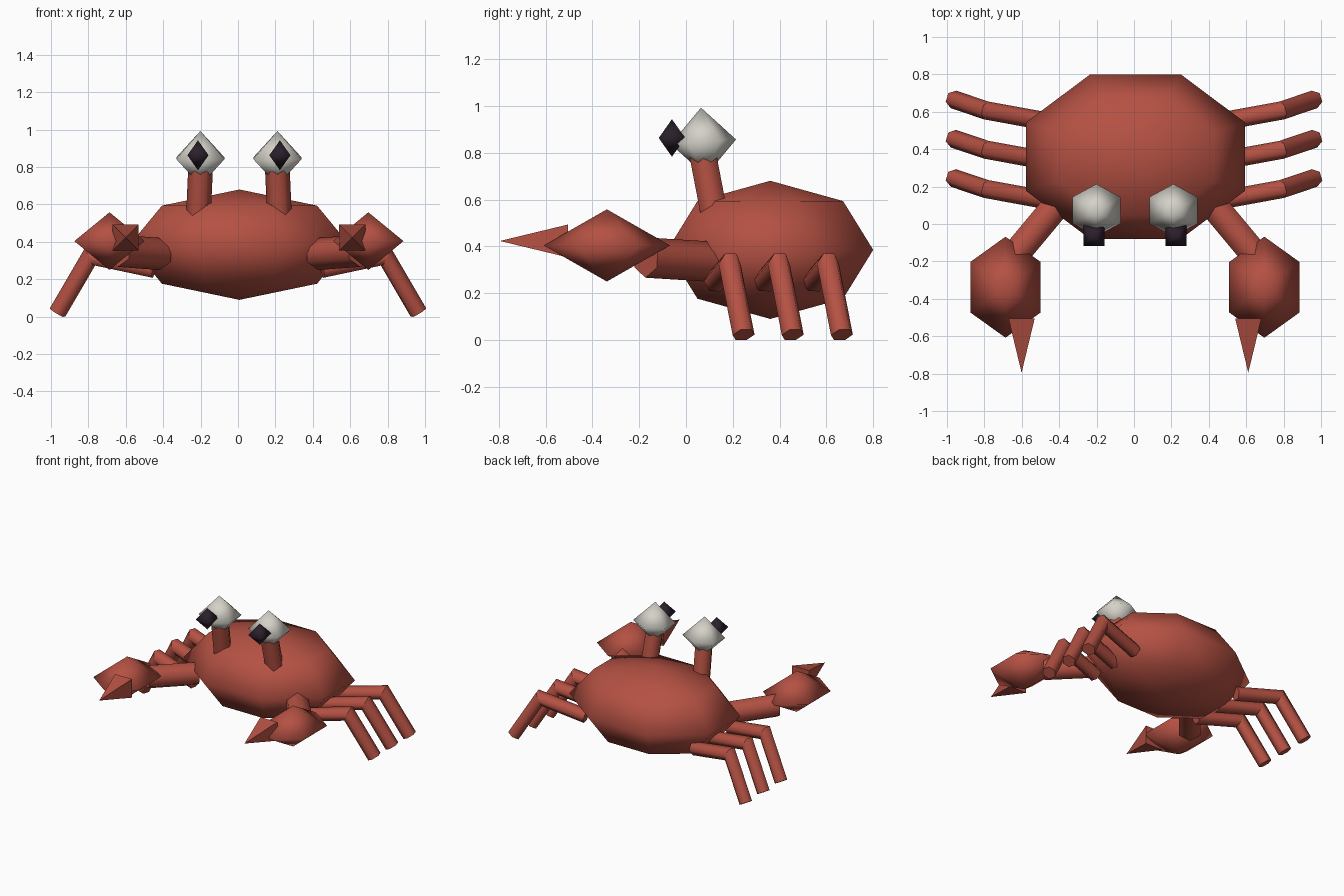
import bpy, bmesh, math
from mathutils import Vector, Matrix

if "Cube" in bpy.data.objects:
    bpy.data.objects.remove(bpy.data.objects["Cube"])


def colour(name, rgb):
    m = bpy.data.materials.new(name)
    m.diffuse_color = (*rgb, 1)
    m.use_nodes = True
    m.node_tree.nodes["Principled BSDF"].inputs["Base Color"].default_value = m.diffuse_color
    return m


RED = colour("shell_red", (0.46, 0.082, 0.056))
WHITE = colour("eye_white", (0.66, 0.64, 0.58))
BLACK = colour("pupil_black", (0.024, 0.014, 0.024))
MID = 0.005  # mirror plane


def finish(bm, name, mat):
    bmesh.ops.recalc_face_normals(bm, faces=bm.faces)
    me = bpy.data.meshes.new(name)
    bm.to_mesh(me)
    bm.free()
    me.materials.append(mat)
    ob = bpy.data.objects.new(name, me)
    bpy.context.collection.objects.link(ob)
    return ob


def ball(name, mat, centre, radii, seg, rings, turn, tilt=0.0):
    """Low-poly smooth sphere; turn is the angle of its first vertex."""
    bm = bmesh.new()
    top, bottom = bm.verts.new((0, 0, 1)), bm.verts.new((0, 0, -1))
    loops = []
    for r in range(1, rings):
        p = math.pi * r / rings
        loops.append([bm.verts.new((math.sin(p) * math.cos(turn + math.tau * i / seg),
                                    math.sin(p) * math.sin(turn + math.tau * i / seg),
                                    math.cos(p))) for i in range(seg)])
    for i in range(seg):
        j = (i + 1) % seg
        bm.faces.new((top, loops[0][i], loops[0][j]))
        bm.faces.new((bottom, loops[-1][j], loops[-1][i]))
        for a, b in zip(loops, loops[1:]):
            bm.faces.new((a[i], b[i], b[j], a[j]))
    for f in bm.faces:
        f.smooth = True
    bm.transform(Matrix.Translation(centre) @ Matrix.Rotation(tilt, 4, 'X')
                 @ Matrix.Diagonal((*radii, 1)))
    return finish(bm, name, mat)


def tube(name, mat, points, radius, side, seg=6):
    """Mitred tube along points; side is the direction of its first corner."""
    pts = [Vector(p) for p in points]
    dirs = [(b - a).normalized() for a, b in zip(pts, pts[1:])]
    d, side = dirs[0], Vector(side)
    u = (side - d * side.dot(d)).normalized()
    v = d.cross(u)
    offs = [radius * (u * math.cos(math.tau * i / seg) + v * math.sin(math.tau * i / seg))
            for i in range(seg)]
    bm = bmesh.new()
    loops = []
    for k, p in enumerate(pts):
        d_in, d_out = dirs[max(k - 1, 0)], dirs[min(k, len(dirs) - 1)]
        m = (d_in + d_out).normalized()
        ring = [o - d_in * (o.dot(m) / d_in.dot(m)) for o in offs]
        loops.append([bm.verts.new(p + o) for o in ring])
        offs = [o - d_out * o.dot(d_out) for o in ring]
    for a, b in zip(loops, loops[1:]):
        for i in range(seg):
            j = (i + 1) % seg
            bm.faces.new((a[i], a[j], b[j], b[i])).smooth = True
    bm.faces.new(loops[0])
    bm.faces.new(loops[-1])
    for k, loop in enumerate(loops):  # crisp knees and ends
        for i in range(seg):
            bm.edges.get((loop[i], loop[(i + 1) % seg])).smooth = False
    return finish(bm, name, mat)


def pincer(name, mat, centre, half, base_y, tip_y):
    """Square pyramid pointing forward."""
    bm = bmesh.new()
    x, z = centre
    base = [bm.verts.new((x + half * a, base_y, z + half * b))
            for a, b in ((-1, -1), (1, -1), (1, 1), (-1, 1))]
    tip = bm.verts.new((x, tip_y, z))
    bm.faces.new(base)
    for i in range(4):
        bm.faces.new((base[i], base[(i + 1) % 4], tip))
    return finish(bm, name, mat)


# Shell
ball("shell", RED, (MID + 0.003, 0.36, 0.385), (0.635, 0.476, 0.295), 8, 4, math.pi / 8)

for s, label in ((-1, "left"), (1, "right")):
    def at(x, y, z):
        return (MID + s * x, y, z)

    # Eye on its stalk
    tube(f"eye_stalk_{label}", RED, [at(0.217, 0.122, 0.53), at(0.205, 0.07, 0.80)],
         0.066, (1, 0, 0))
    ball(f"eye_{label}", WHITE, at(0.206, 0.074, 0.847), (0.149, 0.14, 0.146), 6, 2,
         math.pi / 2, math.radians(4))
    ball(f"pupil_{label}", BLACK, at(0.219, -0.06, 0.863), (0.08, 0.08, 0.08), 4, 2,
         math.pi / 4)

    # Arm, claw and pincer
    tube(f"arm_{label}", RED, [at(0.42, 0.10, 0.335), at(0.645, -0.17, 0.352)],
         0.086, (0, 0, 1))
    ball(f"claw_{label}", RED, at(0.692, -0.338, 0.404), (0.217, 0.27, 0.154), 6, 2,
         math.pi / 2)
    pincer(f"pincer_{label}", RED, (MID + s * 0.606, 0.423), 0.07, -0.505, -0.795)

    # Three bent legs
    for n in range(3):
        y = 0.21 * n
        tube(f"leg_{label}_{n + 1}", RED,
             [(s * 0.45, y + 0.125, 0.25), (s * 0.79, y + 0.187, 0.322),
              (s * 0.965, y + 0.246, 0.022)], 0.049, (0, 1, 0))
